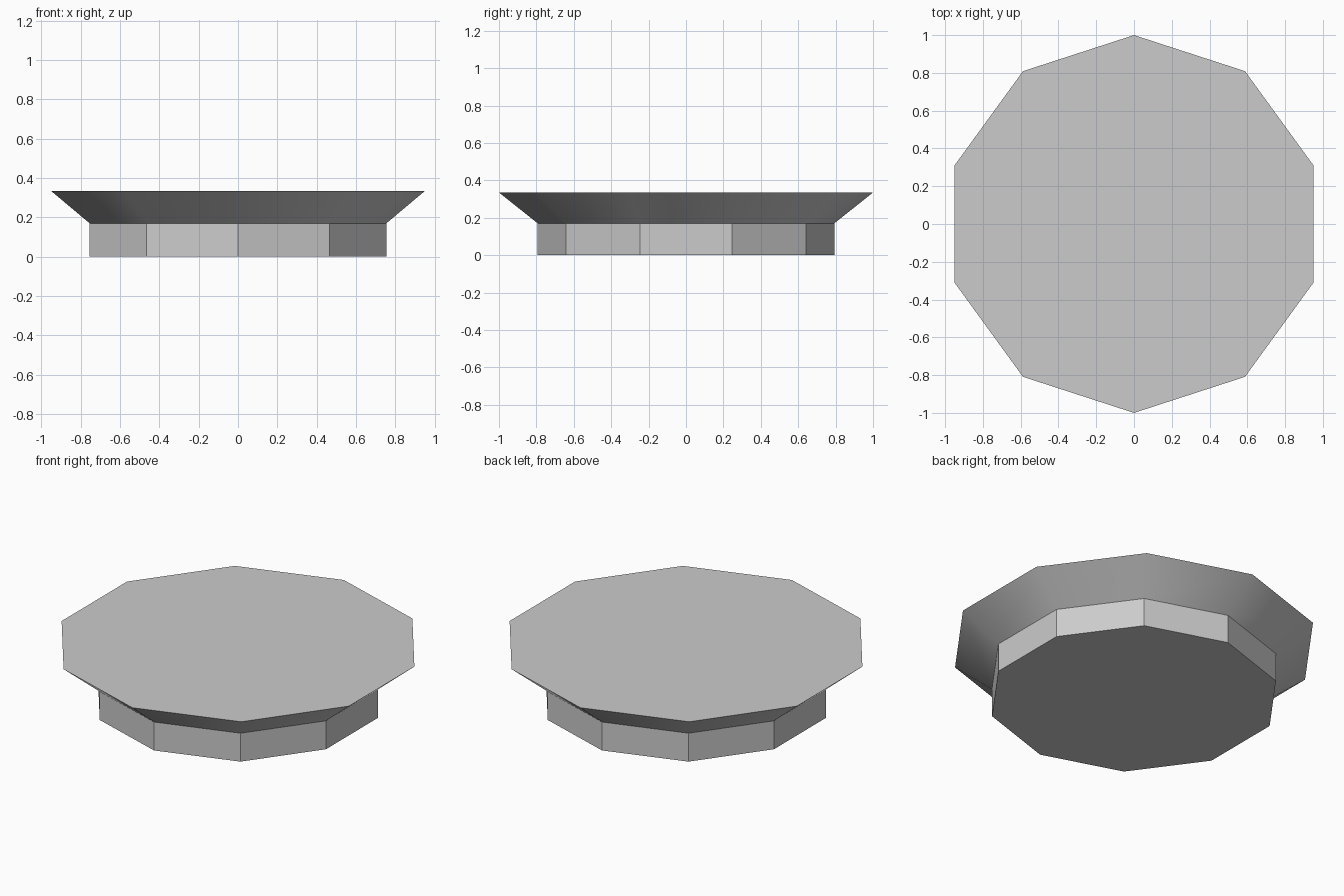
import bpy, bmesh
from math import sin, cos, pi, radians

cube = bpy.data.objects.get("Cube")
if cube:
    bpy.data.objects.remove(cube, do_unlink=True)

SIDES = 10
PROFILE = [(0.793, 0.0), (0.793, 0.17), (1.0, 0.335)]  # radius, height

# Plain grey material
grey = bpy.data.materials.new("plain_grey")
grey.use_nodes = True
colour = (0.6, 0.6, 0.6, 1)
grey.diffuse_color = colour
grey.node_tree.nodes["Principled BSDF"].inputs["Base Color"].default_value = colour

# Ten-sided dish: upright foot, flared rim, flat top and bottom
bm = bmesh.new()
rings = [[bm.verts.new((r * sin(2 * pi * i / SIDES), -r * cos(2 * pi * i / SIDES), z))
          for i in range(SIDES)] for r, z in PROFILE]
for low, high in zip(rings, rings[1:]):
    for i in range(SIDES):
        j = (i + 1) % SIDES
        bm.faces.new((low[i], low[j], high[j], high[i]))
bm.faces.new(rings[0][::-1])
bm.faces.new(rings[-1])
bmesh.ops.recalc_face_normals(bm, faces=bm.faces)

mesh = bpy.data.meshes.new("flared_dish")
bm.to_mesh(mesh)
bm.free()
mesh.materials.append(grey)
dish = bpy.data.objects.new("flared_dish", mesh)
bpy.context.collection.objects.link(dish)

# The flare blends smoothly; the foot and rims stay crisp
bpy.ops.object.select_all(action='DESELECT')
dish.select_set(True)
bpy.context.view_layer.objects.active = dish
bpy.ops.object.shade_smooth_by_angle(angle=radians(30))
